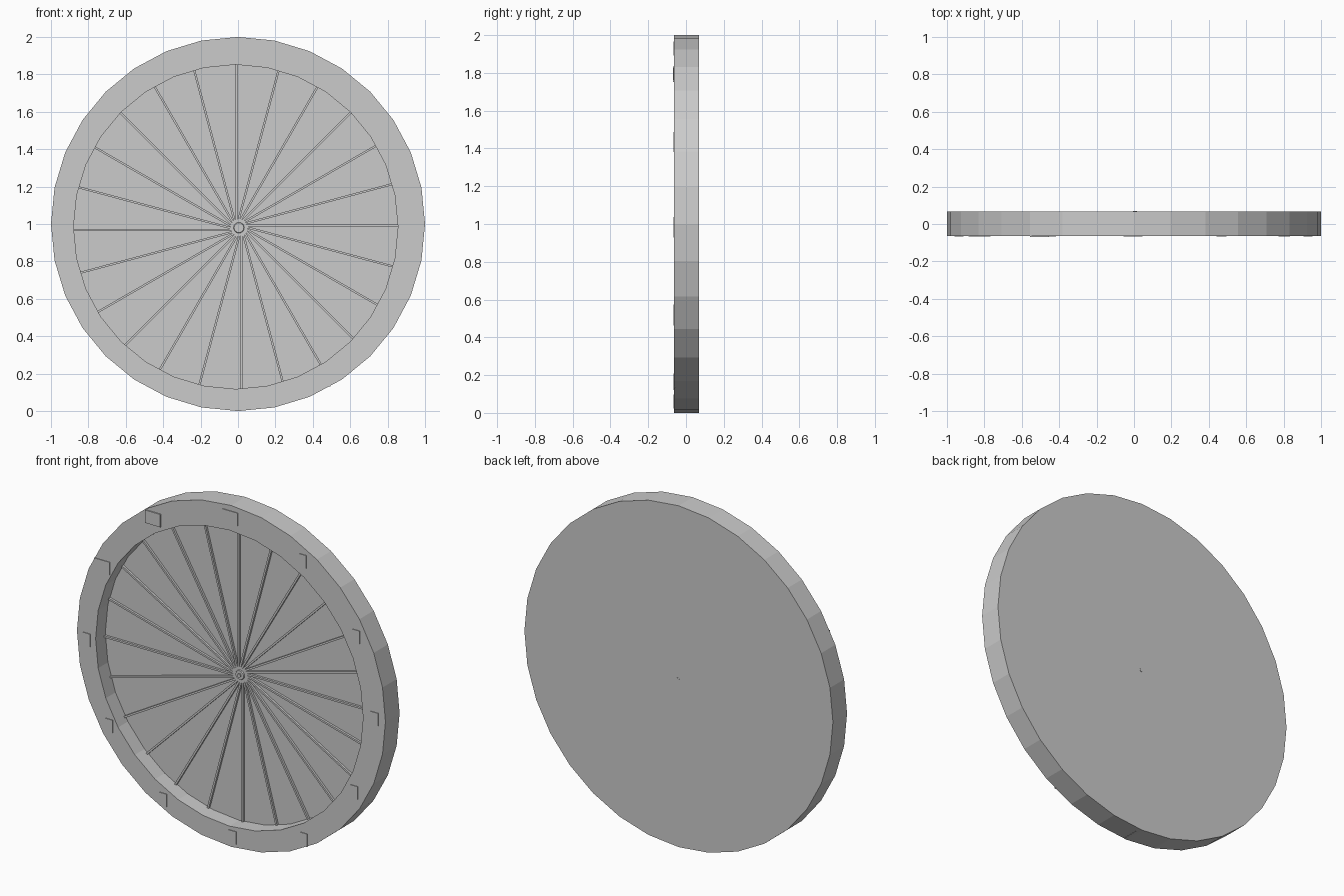
import bpy, bmesh, math
from mathutils import Vector, Matrix

if "Cube" in bpy.data.objects:
    bpy.data.objects.remove(bpy.data.objects["Cube"])

FRONT, FLOOR, BACK = -0.063, 0.027, 0.068
RING_C, RING_R = (-0.012, 0.985), 0.867   # recess is slightly off-centre
HUB = (0.005, 0.98)
N = 32


def finish(name, bm):
    bmesh.ops.recalc_face_normals(bm, faces=bm.faces)
    me = bpy.data.meshes.new(name)
    bm.to_mesh(me)
    bm.free()
    ob = bpy.data.objects.new(name, me)
    bpy.context.collection.objects.link(ob)
    return ob


def add_box(bm, centre, size, spin=0.0):
    m = (Matrix.Translation(centre) @ Matrix.Rotation(spin, 4, 'Y')
         @ Matrix.Diagonal((*size, 1)))
    bmesh.ops.create_cube(bm, size=1, matrix=m)


def add_rod(bm, x, z, r1, r2, y1, y2, sides=16):
    # r1 at the front end, r2 at the back end
    m = Matrix.Translation((x, (y1 + y2) / 2, z)) @ Matrix.Rotation(math.pi / 2, 4, 'X')
    bmesh.ops.create_cone(bm, cap_ends=True, segments=sides, radius1=r2,
                          radius2=r1, depth=y2 - y1, matrix=m)


# Case: faceted disc with a round recess in its front
bm = bmesh.new()


def loop(cx, cz, r, y):
    return [bm.verts.new((cx + r * math.sin(2 * math.pi * k / N), y,
                          cz + r * math.cos(2 * math.pi * k / N))) for k in range(N)]


loops = [loop(0, 1, 1, BACK), loop(0, 1, 1, FRONT),
         loop(*RING_C, RING_R, FRONT), loop(*RING_C, RING_R, FLOOR)]
for a, b in zip(loops, loops[1:]):
    for k in range(N):
        j = (k + 1) % N
        bm.faces.new((a[k], a[j], b[j], b[k]))
bm.faces.new(loops[0])
bm.faces.new(loops[-1])
finish("case", bm)

# Spokes: 24 thin bars, each set a little to one side of the hub
bm = bmesh.new()
for k in range(24):
    a = math.radians(15 * k)
    d = Vector((math.cos(a), math.sin(a)))
    n = Vector((-d.y, d.x))
    start = Vector(HUB) + n * 0.013
    rel = start - Vector(RING_C)
    length = -rel.dot(d) + math.sqrt(rel.dot(d) ** 2 - rel.dot(rel) + RING_R ** 2)
    mid = start + d * length / 2
    add_box(bm, (mid.x, FLOOR - 0.006, mid.y), (length, 0.014, 0.011), -a)
finish("spokes", bm)

# Hub with a small centre pin that reaches the back
bm = bmesh.new()
add_rod(bm, *HUB, 0.026, 0.036, FLOOR - 0.02, FLOOR + 0.005)
add_rod(bm, *HUB, 0.011, 0.011, FLOOR - 0.028, 0.07)
finish("hub", bm)

# Hour markers: plain raised blocks around the rim
bm = bmesh.new()
spots = [(-0.005, .93), (.464, .80), (.81, .45), (.93, 0), (.797, -.465), (.47, -.83),
         (.01, -.94), (-.44, -.84), (-.79, -.50), (-.935, -.035), (-.836, .42), (-.505, .79)]
for hour, (x, z) in enumerate(spots):
    wide = 0.10 if hour in (0, 10, 11) else 0.048
    out = -0.07 if hour == 11 else -0.067
    add_box(bm, (x, (out + FRONT + 0.004) / 2, 1 + z), (wide, FRONT + 0.004 - out, 0.075))
finish("hour_markers", bm)

# Small strip on the bottom edge
bm = bmesh.new()
add_box(bm, (0.01, -0.01, 0.006), (0.016, 0.09, 0.012))
finish("bottom_strip", bm)
